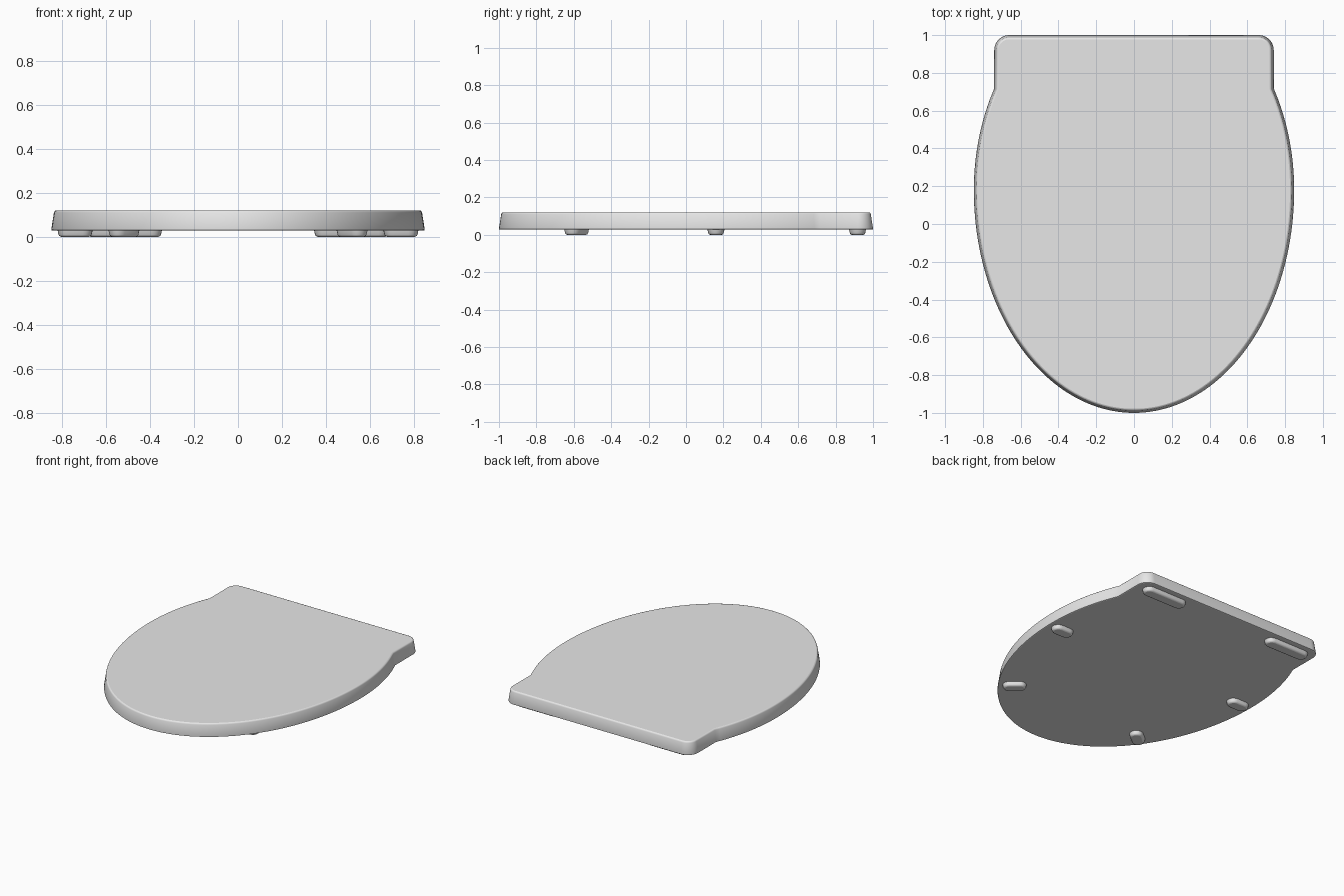
import bpy
import bmesh
from math import sin, cos, pi, sqrt, asin, radians
from mathutils import Vector

cube = bpy.data.objects.get("Cube")
if cube:
    bpy.data.objects.remove(cube, do_unlink=True)

grey = bpy.data.materials.new("plain grey")
grey.use_nodes = True
GREY = (0.8, 0.8, 0.8, 1)
grey.diffuse_color = GREY
grey.node_tree.nodes["Principled BSDF"].inputs["Base Color"].default_value = GREY


def arc(cx, cy, rx, ry, start, end, steps):
    return [Vector((cx + rx * cos(a), cy + ry * sin(a)))
            for a in (start + (end - start) * i / steps for i in range(steps + 1))]


def inset(points, distance):
    """Move a counter-clockwise outline inwards with mitred corners."""
    result = []
    for i, p in enumerate(points):
        d1 = (p - points[i - 1]).normalized()
        d2 = (points[(i + 1) % len(points)] - p).normalized()
        n1, n2 = Vector((-d1.y, d1.x)), Vector((-d2.y, d2.x))
        result.append(p + (n1 + n2) * distance / (1 + n1.dot(n2)))
    return result


def loft(name, outline, rings):
    """Skin rings of (inset, height) from bottom to top and cap both ends."""
    bm = bmesh.new()
    loops = [[bm.verts.new((p.x, p.y, z)) for p in inset(outline, d)] for d, z in rings]
    n = len(outline)
    for low, high in zip(loops, loops[1:]):
        for i in range(n):
            j = (i + 1) % n
            bm.faces.new((low[i], low[j], high[j], high[i]))
    bm.faces.new(loops[0][::-1])
    bm.faces.new(loops[-1])
    mesh = bpy.data.meshes.new(name)
    bm.to_mesh(mesh)
    bm.free()
    mesh.materials.append(grey)
    obj = bpy.data.objects.new(name, mesh)
    bpy.context.collection.objects.link(obj)
    bpy.ops.object.select_all(action="DESELECT")
    obj.select_set(True)
    bpy.context.view_layer.objects.active = obj
    bpy.ops.object.shade_smooth_by_angle(angle=radians(35))
    for face in mesh.polygons:
        if len(face.vertices) > 4:
            face.use_smooth = False
    return obj


# Lid: oval front running into a straight hinge block with rounded corners
HALF_WIDTH, CENTRE_Y, FRONT_LENGTH, BACK_LENGTH = 0.848, 0.18, 1.18, 1.1
BLOCK, CORNER = 0.74, 0.08
join = asin(sqrt(1 - (BLOCK / HALF_WIDTH) ** 2))
right_half = arc(0, CENTRE_Y, HALF_WIDTH, FRONT_LENGTH, -pi / 2, 0, 48)
right_half += arc(0, CENTRE_Y, HALF_WIDTH, BACK_LENGTH, 0, join, 16)[1:]
right_half += arc(BLOCK - CORNER, 1 - CORNER, CORNER, CORNER, 0, pi / 2, 10)
left_half = [Vector((-p.x, p.y)) for p in reversed(right_half[1:])]
loft("lid", right_half + left_half,
     [(0.006, 0.028), (0.001, 0.030), (0, 0.034), (0.012, 0.110),
      (0.014, 0.115), (0.017, 0.118), (0.022, 0.12)])


# Rubber feet: rounded slots under the lid, mirrored left and right
def foot(name, x, y, length, angle):
    width = 0.092
    r = width / 2
    half = length / 2 - r
    slot = arc(half, 0, r, r, -pi / 2, pi / 2, 10) + arc(-half, 0, r, r, pi / 2, 3 * pi / 2, 10)
    obj = loft(name, slot, [(0.016, 0), (0.009, 0.003), (0.005, 0.009), (0, 0.031)])
    obj.location = (x, y, 0)
    obj.rotation_euler.z = angle


for side, s in (("left", 1), ("right", -1)):
    foot("back_foot_" + side, s * 0.515, 0.917, 0.34, 0)
    foot("side_foot_" + side, s * 0.74, 0.16, 0.16, 0)
    foot("front_foot_" + side, s * 0.518, -0.585, 0.156, -s * radians(40))
